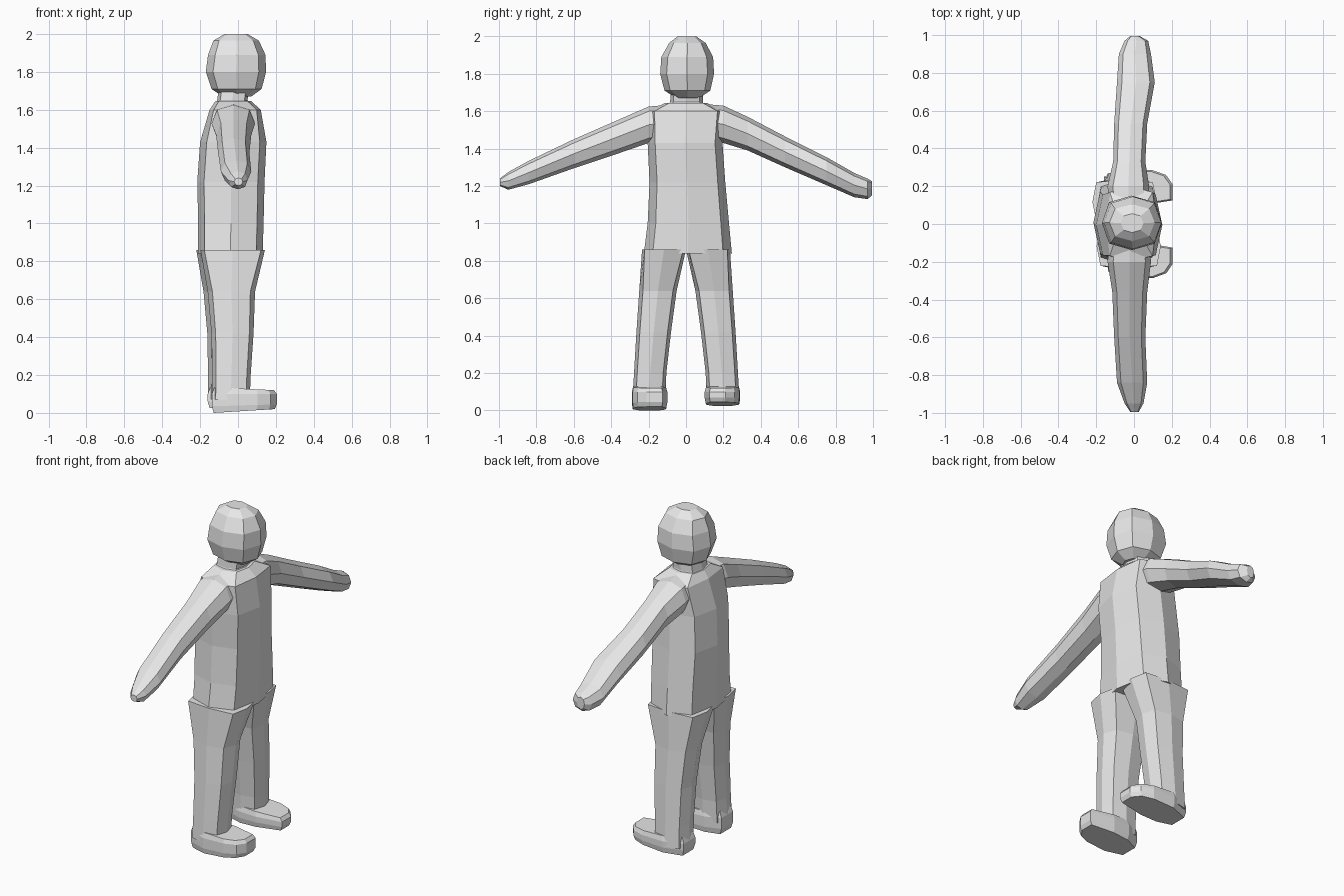
import bpy, bmesh, math

grey = bpy.data.materials.new("plain grey")
grey.diffuse_color = (0.8, 0.8, 0.8, 1)


def ring(h, a0, a1, b0, b1, axis="z", k=0.8):
    """Eight-sided section between a0..a1 (x) and b0..b1 at height h on the axis."""
    ca, cb, ra, rb = (a0 + a1) / 2, (b0 + b1) / 2, (a1 - a0) / 2, (b1 - b0) / 2
    steps = [(1, 0), (k, k), (0, 1), (-k, k), (-1, 0), (-k, -k), (0, -1), (k, -k)]
    pts = [(ca + u * ra, cb + v * rb) for u, v in steps]
    return [(a, b, h) if axis == "z" else (a, h, b) for a, b in pts]


def loft(name, rings):
    """Skin a row of sections and close both ends."""
    bm = bmesh.new()
    loops = [[bm.verts.new(p) for p in r] for r in rings]
    n = len(loops[0])
    for lo, hi in zip(loops, loops[1:]):
        for i in range(n):
            j = (i + 1) % n
            bm.faces.new((lo[i], lo[j], hi[j], hi[i]))
    bm.faces.new(loops[0])
    bm.faces.new(loops[-1])
    bmesh.ops.recalc_face_normals(bm, faces=bm.faces)
    mesh = bpy.data.meshes.new(name)
    bm.to_mesh(mesh)
    bm.free()
    mesh.materials.append(grey)
    obj = bpy.data.objects.new(name, mesh)
    bpy.context.collection.objects.link(obj)
    return obj


# Torso with sloping shoulders
loft("torso", [
    ring(0.84, -0.21, 0.13, -0.225, 0.245),
    ring(1.00, -0.21, 0.135, -0.205, 0.23),
    ring(1.22, -0.215, 0.14, -0.195, 0.21),
    ring(1.43, -0.20, 0.15, -0.205, 0.195),
    ring(1.60, -0.15, 0.12, -0.20, 0.20, k=0.84),
    ring(1.645, -0.12, 0.07, -0.11, 0.11)])

# Neck
loft("neck", [
    ring(1.60, -0.13, 0.08, -0.11, 0.11),
    ring(1.65, -0.11, 0.05, -0.085, 0.09),
    ring(1.72, -0.10, 0.06, -0.08, 0.09)])

# Head
loft("head", [
    ring(1.67, -0.08, 0.07, -0.05, 0.07, k=0.75),
    ring(1.71, -0.14, 0.125, -0.115, 0.13, k=0.75),
    ring(1.80, -0.17, 0.148, -0.138, 0.15, k=0.76),
    ring(1.89, -0.158, 0.145, -0.132, 0.145, k=0.75),
    ring(1.965, -0.13, 0.11, -0.09, 0.105, k=0.75),
    ring(2.00, -0.07, 0.05, -0.045, 0.055, k=0.75)])

# Arms: y, back x, front x, bottom z, top z
arms = {
    "right_arm": [(-0.08, -0.13, 0.08, 1.46, 1.635), (-0.20, -0.14, 0.09, 1.43, 1.625),
                  (-0.36, -0.115, 0.07, 1.375, 1.555), (-0.60, -0.105, 0.06, 1.295, 1.45),
                  (-0.84, -0.09, 0.07, 1.21, 1.335), (-0.95, -0.05, 0.05, 1.18, 1.275),
                  (-0.995, -0.02, 0.025, 1.20, 1.24)],
    "left_arm": [(0.08, -0.13, 0.08, 1.46, 1.64), (0.20, -0.14, 0.08, 1.43, 1.63),
                 (0.33, -0.11, 0.06, 1.39, 1.57), (0.53, -0.105, 0.07, 1.30, 1.465),
                 (0.75, -0.09, 0.11, 1.205, 1.355), (0.90, -0.08, 0.09, 1.14, 1.27),
                 (0.97, -0.05, 0.075, 1.13, 1.24), (0.995, -0.02, 0.03, 1.15, 1.225)],
}
for name, rows in arms.items():
    loft(name, [ring(y, xb, xf, z0, z1, "y", 0.74) for y, xb, xf, z0, z1 in rows])

# Legs and feet: side sign, x shift and sole height differ slightly
for side, s, dx, sole in (("right", -1, 0.012, 0.0), ("left", 1, -0.01, 0.025)):
    def section(z, xb, xf, inner, outer, k=0.8):
        lo, hi = sorted((s * inner, s * outer))
        return ring(z, xb + dx, xf + dx, lo, hi, k=k)

    loft(side + "_leg", [
        section(0.07, -0.15, 0.05, 0.11, 0.285),
        section(0.20, -0.148, 0.055, 0.105, 0.278),
        section(0.42, -0.152, 0.07, 0.08, 0.265),
        section(0.64, -0.172, 0.078, 0.05, 0.25),
        section(0.86, -0.21, 0.13, 0.0, 0.235, 0.88)])

    # Foot outline: heel, outer edge, rounded toe, inner edge
    outline = [(-0.15, 0.14), (-0.15, 0.25), (-0.04, 0.29), (0.10, 0.285),
               (0.17, 0.26), (0.205, 0.21), (0.205, 0.125), (0.05, 0.10), (-0.06, 0.105)]

    def level(z_heel, z_toe, shrink):
        rows = []
        for x, y in outline:
            t = (x + 0.15) / 0.355
            rows.append((0.02 + (x - 0.02) * shrink + dx * (1 - t),
                         s * (0.195 + (y - 0.195) * shrink),
                         z_heel + (z_toe - z_heel) * t))
        return rows

    loft(side + "_foot", [level(sole, sole + 0.02, 0.94),
                          level(sole + 0.035, sole + 0.045, 1.0),
                          level(0.10, 0.10, 1.0),
                          level(0.135, 0.12, 0.92)])
